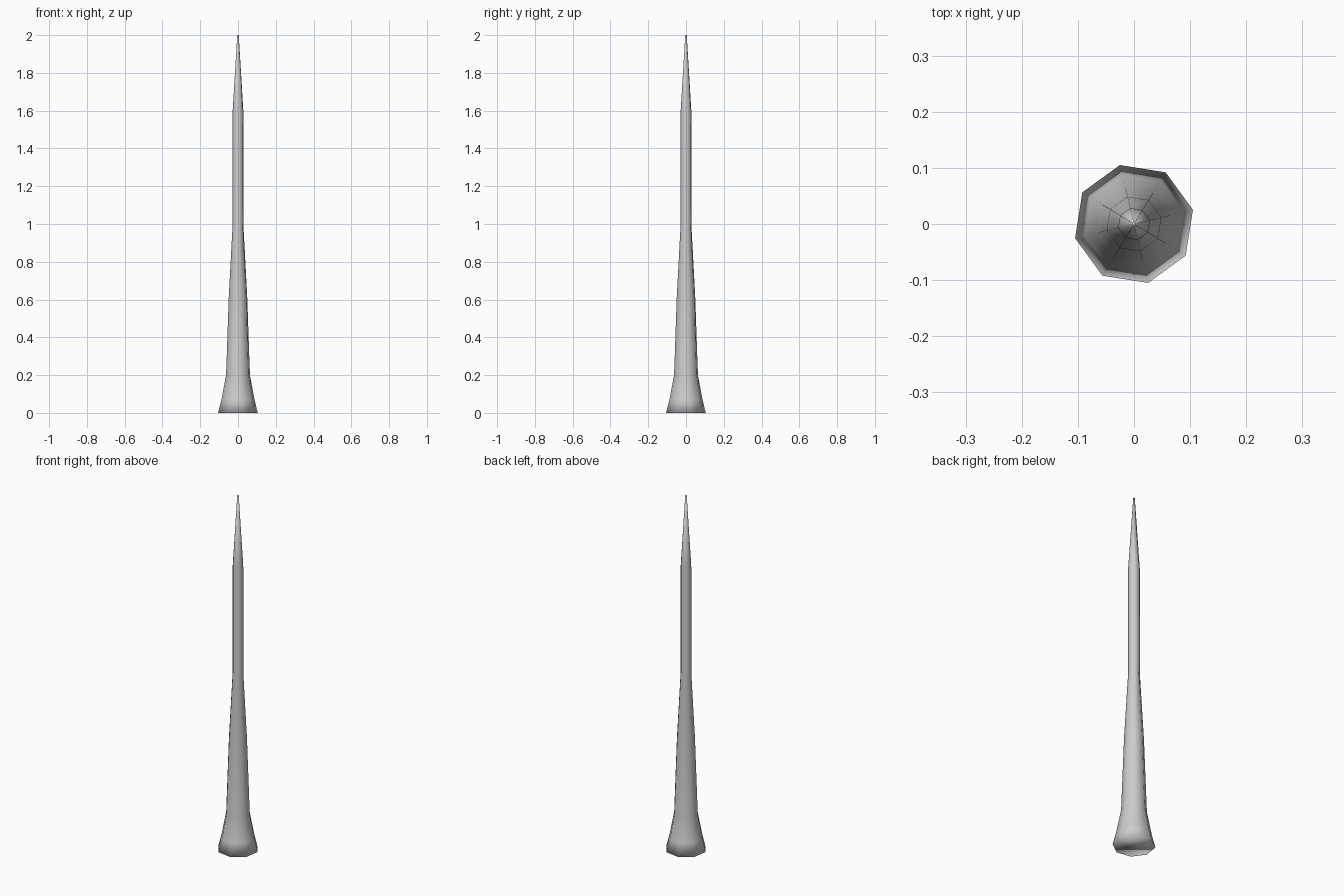
import bpy, bmesh, math

if "Cube" in bpy.data.objects:
    bpy.data.objects.remove(bpy.data.objects["Cube"])

SIDES = 8
TWIST = math.radians(13.5)
# (height, radius) profile of the spike
PROFILE = [(0, .108), (.07, .09), (.2, .065), (.62, .05),
           (1.0, .029), (1.6, .029), (2.0, .004)]

# Tapered eight-sided spike
bm = bmesh.new()
rings = []
for z, r in PROFILE:
    rings.append([bm.verts.new((r * math.cos(TWIST + math.tau * i / SIDES),
                                r * math.sin(TWIST + math.tau * i / SIDES), z))
                  for i in range(SIDES)])
for a, b in zip(rings, rings[1:]):
    for i in range(SIDES):
        j = (i + 1) % SIDES
        bm.faces.new((a[i], a[j], b[j], b[i]))

# Closed foot and tip
bm.faces.new(rings[0][::-1])
bm.faces.new(rings[-1])
for f in bm.faces:
    f.smooth = True

mesh = bpy.data.meshes.new("spike")
bm.to_mesh(mesh)
bm.free()
bpy.context.collection.objects.link(bpy.data.objects.new("spike", mesh))
